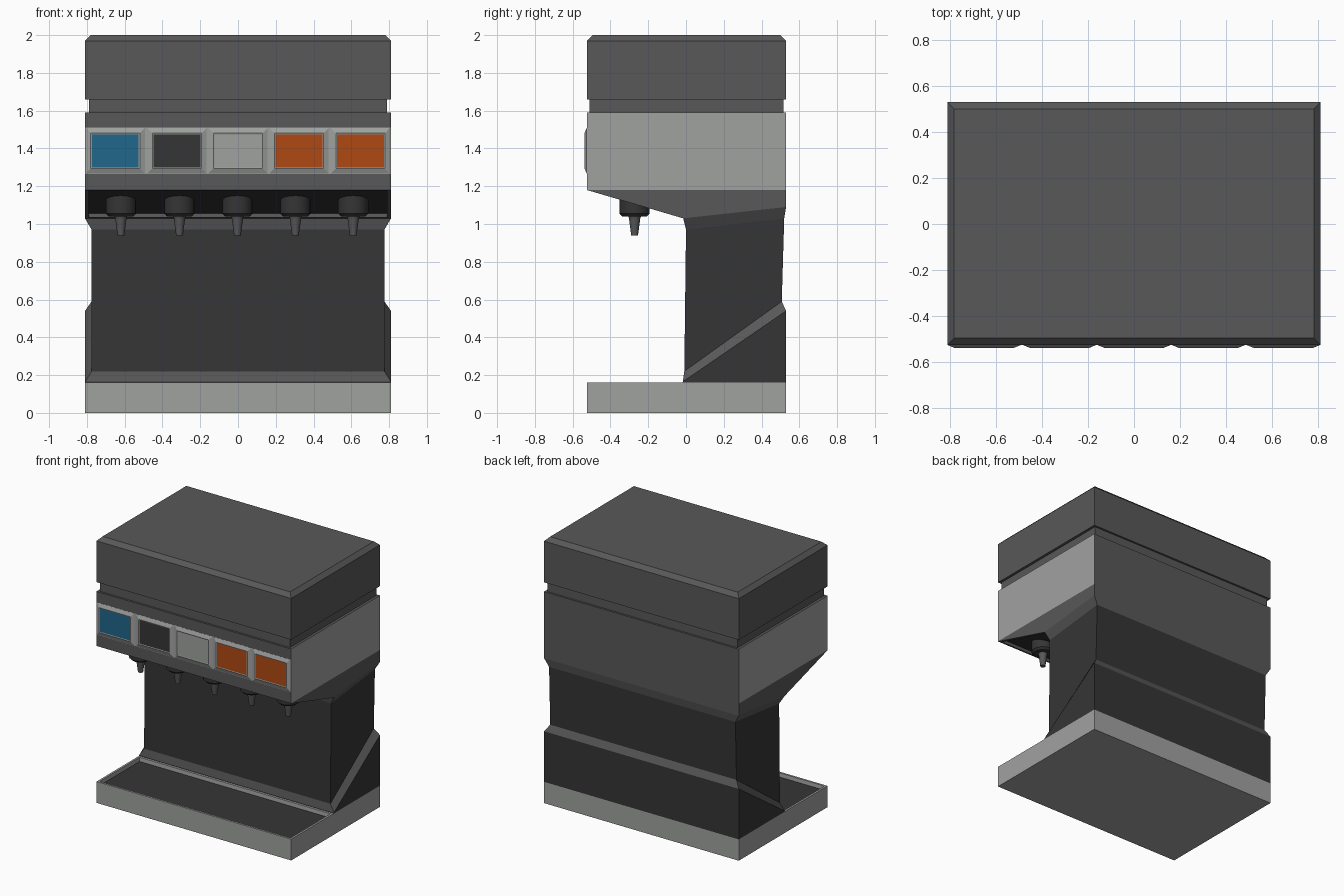
import bpy, bmesh
from mathutils import Vector

if "Cube" in bpy.data.objects:
    bpy.data.objects.remove(bpy.data.objects["Cube"])


def mat(name, rgb):
    m = bpy.data.materials.new(name)
    m.diffuse_color = (*rgb, 1)
    m.use_nodes = True
    m.node_tree.nodes["Principled BSDF"].inputs["Base Color"].default_value = m.diffuse_color
    return m


LIGHT = mat("light_grey", (0.35, 0.36, 0.35))
MID = mat("medium_grey", (0.098, 0.098, 0.098))
DARK = mat("dark_grey", (0.036, 0.036, 0.036))
BLUE = mat("blue", (0.015, 0.135, 0.255))
ORANGE = mat("orange", (0.43, 0.066, 0.006))

HX, Y0, Y1 = 0.81, -0.525, 0.53


def finish(name, bm, mats, rule=None):
    bmesh.ops.recalc_face_normals(bm, faces=bm.faces)
    bm.normal_update()
    if rule:
        for f in bm.faces:
            f.material_index = rule(f.calc_center_median(), f.normal)
    me = bpy.data.meshes.new(name)
    bm.to_mesh(me)
    bm.free()
    for m in mats:
        me.materials.append(m)
    ob = bpy.data.objects.new(name, me)
    bpy.context.collection.objects.link(ob)
    return ob


def loft(rings):
    """Closed solid through a stack of equal-length rings."""
    bm = bmesh.new()
    loops = [[bm.verts.new(p) for p in r] for r in rings]
    n = len(loops[0])
    for a, b in zip(loops, loops[1:]):
        for i in range(n):
            j = (i + 1) % n
            bm.faces.new((a[i], a[j], b[j], b[i]))
    bm.faces.new(loops[0][::-1])
    bm.faces.new(loops[-1])
    bmesh.ops.recalc_face_normals(bm, faces=bm.faces)
    bm.normal_update()
    return bm


def ring(hx, yf, yb, zf, zb=None):
    zb = zf if zb is None else zb
    return [(-hx, yf, zf), (hx, yf, zf), (hx, yb, zb), (-hx, yb, zb)]


def recess(bm, face, rim, depth):
    bmesh.ops.inset_individual(bm, faces=[face], thickness=rim)
    bmesh.ops.inset_individual(bm, faces=[face], thickness=0.003, depth=-depth)


# base with drip tray sunk into its front half
TY = -0.02
bm = loft([ring(HX, Y0, Y1, 0), ring(HX, Y0, Y1, 0.16)])
bmesh.ops.bisect_plane(bm, geom=bm.verts[:] + bm.edges[:] + bm.faces[:],
                       plane_co=(0, TY, 0), plane_no=(0, 1, 0))
bm.normal_update()
tray = next(f for f in bm.faces if f.normal.z > 0.9 and f.calc_center_median().y < TY)
recess(bm, tray, 0.022, 0.03)
finish("base_tray", bm, [LIGHT, DARK],
       lambda c, n: int(n.z > 0.9 and c.z < 0.14))

# column: flared foot with a diagonal side step, and flared neck
bm = loft([ring(HX, -0.018, Y1, 0.16),
           ring(HX, -0.017, Y1, 0.165, 0.54),
           ring(0.775, -0.009, 0.507, 0.22, 0.59),
           ring(0.775, 0.0, 0.52, 0.97, 1.03),
           ring(HX, -0.015, Y1, 1.03, 1.09)])
bm.faces.ensure_lookup_table()
flares = set(range(4, 8)) | set(range(12, 16))   # second and fourth bands
for f in bm.faces:
    f.material_index = int(f.index in flares)
bm.faces.index_update()
for i, f in enumerate(bm.faces):
    f.material_index = int(i in flares)
finish("column", bm, [DARK, MID])

# head: wedge-bottomed housing with light sides and light button strip
profile = [(Y0, 1.18), (-0.015, 1.03), (Y1, 1.09), (Y1, 1.59), (Y0, 1.59)]
bm = loft([[(x, y, z) for y, z in profile] for x in (-HX, HX)])
under = next(f for f in bm.faces if f.normal.z < -0.5 and f.normal.y < -0.1
             and f.calc_center_median().y < -0.1)
recess(bm, under, 0.028, 0.02)
for z in (1.181, 1.265, 1.51):
    bmesh.ops.bisect_plane(bm, geom=bm.verts[:] + bm.edges[:] + bm.faces[:],
                           plane_co=(0, 0, z), plane_no=(0, 0, 1))
slope_n = Vector((0, -0.15, -0.51)).normalized()
slope_p = Vector((0, Y0, 1.18))


def head_rule(c, n):
    if abs(n.x) > 0.9 and c.z > 1.18 and abs(c.x) > 0.8:
        return 1
    if n.y < -0.9 and 1.265 < c.z < 1.51:
        return 1
    if n.dot(slope_n) > 0.99 and (c - slope_p).dot(slope_n) < -0.01:
        return 2
    return 0


finish("head_housing", bm, [MID, LIGHT, DARK], head_rule)

# groove and chamfered lid
finish("lid_groove", loft([ring(0.79, -0.51, 0.515, 1.58),
                           ring(0.79, -0.51, 0.515, 1.67)]), [MID])
finish("lid", loft([ring(HX, Y0, Y1, 1.66), ring(HX, Y0, Y1, 1.97),
                    ring(HX - 0.03, Y0 + 0.03, Y1 - 0.03, 2.0)]), [MID])


# selector buttons: raised bevelled frames with coloured faces
def button(i, x, colour):
    def rect(hx, z0, z1, y):
        return [(x - hx, y, z0), (x + hx, y, z0), (x + hx, y, z1), (x - hx, y, z1)]
    bm = loft([rect(0.157, 1.267, 1.509, Y0 + 0.005), rect(0.157, 1.267, 1.509, Y0 - 0.001),
               rect(0.13, 1.294, 1.481, -0.537), rect(0.124, 1.3, 1.475, -0.535)])
    finish(f"button_{i}", bm, [LIGHT, colour],
           lambda c, n: int(n.y < -0.99 and abs(c.x - x) < 0.01 and abs(c.z - 1.3875) < 0.01))


for i, (x, c) in enumerate(zip((-0.65, -0.323, 0, 0.323, 0.648),
                               (BLUE, DARK, LIGHT, ORANGE, ORANGE))):
    button(i + 1, x, c)


# nozzles: dark round body with a tapered spout
def turned(name, x, y, steps, m):
    bm = bmesh.new()
    for (r0, z0), (r1, z1) in zip(steps, steps[1:]):
        g = bmesh.ops.create_cone(bm, cap_ends=True, segments=20, radius1=r0,
                                  radius2=r1, depth=z1 - z0)
        bmesh.ops.translate(bm, verts=g["verts"], vec=(x, y, (z0 + z1) / 2))
    ob = finish(name, bm, [m])
    bpy.context.view_layer.objects.active = ob
    ob.select_set(True)
    bpy.ops.object.shade_smooth_by_angle()
    ob.select_set(False)


for i, x in enumerate((-0.62, -0.31, -0.003, 0.304, 0.61)):
    turned(f"nozzle_body_{i + 1}", x, -0.272,
           [(0.065, 1.04), (0.08, 1.055), (0.08, 1.15)], DARK)
    turned(f"nozzle_spout_{i + 1}", x, -0.272,
           [(0.018, 0.94), (0.03, 1.03), (0.036, 1.05)], MID)
